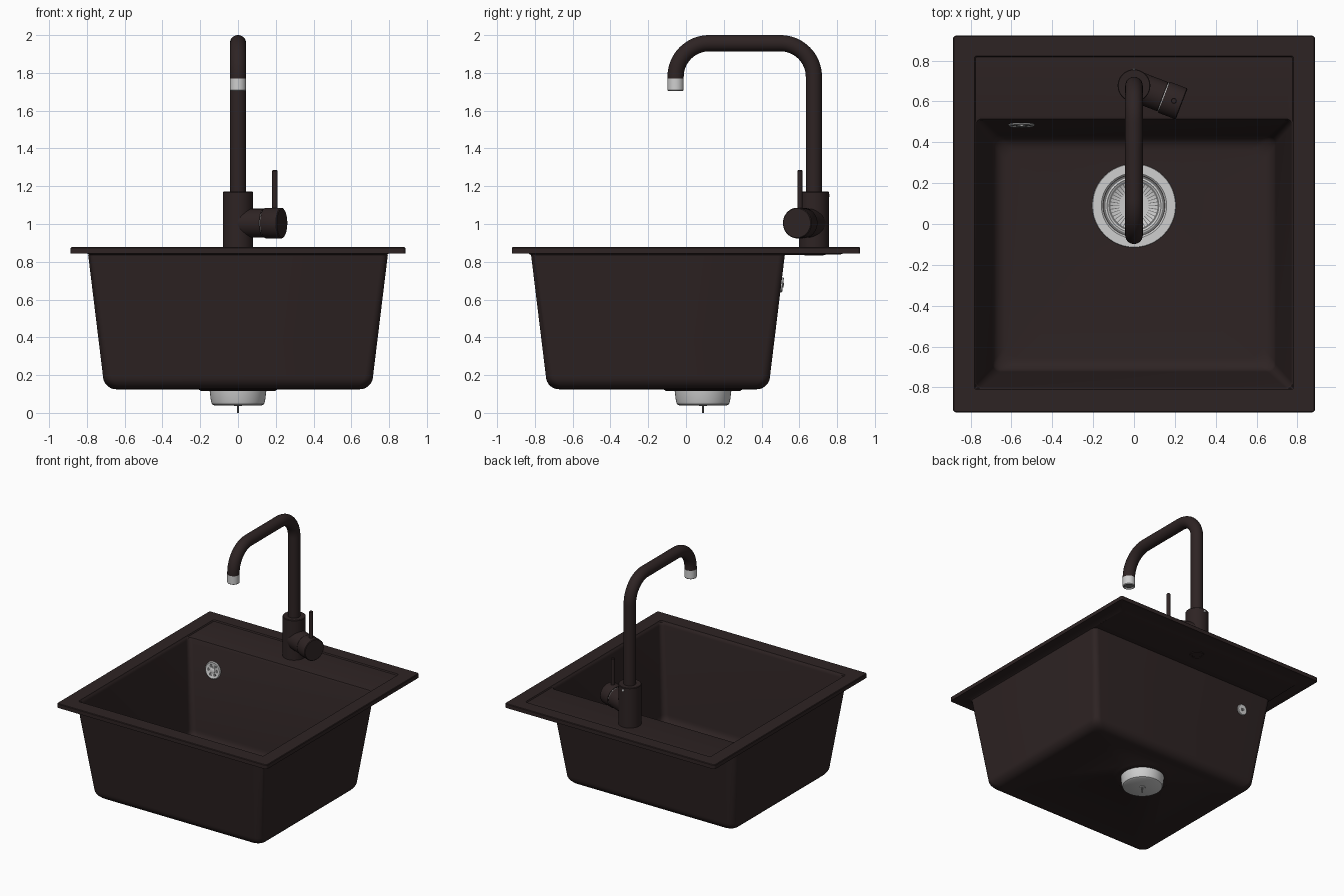
import bpy, bmesh, math
from mathutils import Matrix, Vector

if "Cube" in bpy.data.objects:
    bpy.data.objects.remove(bpy.data.objects["Cube"])


def material(name, rgb):
    m = bpy.data.materials.new(name)
    m.diffuse_color = (*rgb, 1)
    m.use_nodes = True
    m.node_tree.nodes["Principled BSDF"].inputs["Base Color"].default_value = m.diffuse_color
    return m


BROWN = material("dark_brown", (0.027, 0.017, 0.017))
STEEL = material("light_steel", (0.62, 0.62, 0.62))
GREY = material("slot_grey", (0.16, 0.16, 0.16))


def finish(name, bm, mat, matrix=None, angle=35):
    bmesh.ops.remove_doubles(bm, verts=bm.verts, dist=1e-5)
    bmesh.ops.recalc_face_normals(bm, faces=bm.faces)
    me = bpy.data.meshes.new(name)
    bm.to_mesh(me)
    bm.free()
    me.materials.append(mat)
    me.shade_smooth()
    me.set_sharp_from_angle(angle=math.radians(angle))
    ob = bpy.data.objects.new(name, me)
    if matrix:
        ob.matrix_world = matrix
    bpy.context.collection.objects.link(ob)
    return ob


def loft(bm, rings, closed=False, caps=False):
    vs = [[bm.verts.new(p) for p in r] for r in rings]
    n = len(vs[0])
    pairs = list(zip(vs, vs[1:])) + ([(vs[-1], vs[0])] if closed else [])
    for a, b in pairs:
        for i in range(n):
            j = (i + 1) % n
            bm.faces.new((a[i], a[j], b[j], b[i]))
    if caps:
        bm.faces.new(vs[0])
        bm.faces.new(vs[-1])


def lathe(name, profile, mat, matrix=None, closed=False, n=48):
    # profile of (radius, height), spun round the local z axis
    bm = bmesh.new()
    rings = [[(max(r, 1e-4) * math.cos(math.tau * i / n), max(r, 1e-4) * math.sin(math.tau * i / n), z)
              for i in range(n)] for r, z in profile]
    loft(bm, rings, closed, caps=not closed)
    return finish(name, bm, mat, matrix)


def place(loc, direction=(0, 0, 1)):
    q = Vector(direction).to_track_quat('Z', 'Y')
    return Matrix.Translation(loc) @ q.to_matrix().to_4x4()


K = 8  # points per corner


def rect(hx, y0, y1, z, r):
    pts = []
    for c, (cx, cy) in enumerate([(hx - r, y1 - r), (r - hx, y1 - r), (r - hx, y0 + r), (hx - r, y0 + r)]):
        for i in range(K):
            a = math.pi / 2 * (c + i / (K - 1))
            pts.append((cx + r * math.cos(a), cy + r * math.sin(a), z))
    return pts


DY = 0.09  # drain position


def circle(r, z):
    n = 4 * K
    return [(r * math.cos(math.tau * (i + .5) / n), DY + r * math.sin(math.tau * (i + .5) / n), z) for i in range(n)]


def bowl(hx, y0, y1, ztop, zbot, r, slope=0.122, fillet=0.07):
    # sloped walls with a rounded foot
    zf = zbot + fillet
    d = (ztop - zf) * slope
    rings = [rect(hx, y0, y1, ztop, r), rect(hx - d, y0 + d, y1 - d, zf, r + .01)]
    for i in range(1, 8):
        a = math.pi / 2 * i / 7
        e = d + fillet * (1 - math.cos(a))
        rings.append(rect(hx - e, y0 + e, y1 - e, zf - fillet * math.sin(a), r + .01 + .02 * i / 7))
    return rings


# Sink: rim, recessed ledge and basin as one shell with a drain hole
rings = [circle(.145, .148), circle(.21, .15)]
rings += bowl(.77, -.80, .508, .85, .15, .03)[::-1]
rings += [rect(.773, -.803, .515, .864, .03), rect(.776, -.806, .53, .868, .03),
          rect(.776, -.806, .818, .868, .012), rect(.781, -.811, .823, .877, .012),
          rect(.882, -.918, .918, .877, .012), rect(.886, -.922, .922, .873, .016),
          rect(.886, -.922, .922, .845, .016), rect(.80, -.835, .835, .845, .03),
          rect(.79, -.825, .815, .838, .03)]
rings += bowl(.793, -.82, .523, .835, .125, .035)
rings += [circle(.21, .125), circle(.195, .115), circle(.145, .115)]
bm = bmesh.new()
loft(bm, rings, closed=True)
finish("sink_basin", bm, BROWN)

# Drain flange and cup
D = Matrix.Translation((0, DY, 0))
lathe("drain_cup", [(.205, .15), (.203, .156), (.16, .156), (.152, .15), (.142, .12), (.13, .06), (0, .055),
                    (0, .04), (.125, .04), (.137, .046), (.143, .06), (.15, .118)], STEEL, D, closed=True)
lathe("drain_groove", [(0, .12), (.148, .12), (.15, .149), (.138, .149), (0, .13)], GREY, D)
lathe("strainer", [(0, .13), (.138, .13), (.14, .152), (.132, .154), (.124, .147), (.07, .140), (.03, .140),
                   (.026, .165), (.02, .17), (0, .17)], STEEL, D)
lathe("drain_screw", [(0, 0), (.005, 0), (.005, .05), (0, .05)], GREY, D, n=12)
lathe("drain_screw_seat", [(0, .036), (.02, .036), (.022, .045), (0, .045)], STEEL, D, n=24)

# Radial strainer slots
bm = bmesh.new()
for i in range(40):
    m = Matrix.Rotation(math.tau * i / 40, 4, 'Z')
    bm.faces.new([bm.verts.new(m @ Vector(p)) for p in
                  [(.072, -.0014, .1415), (.121, -.002, .148), (.121, .002, .148), (.072, .0014, .1415)]])
finish("strainer_slots", bm, GREY, D)

# Overflow outlet through the back wall
normal = (0, -1, .122)
O = place((-.55, .486, .68), normal)
lathe("overflow_cover", [(0, -.005), (.064, -.005), (.064, .003), (.058, .008), (.05, .005), (0, .005)], STEEL, O)
lathe("overflow_hub", [(0, .0), (.02, 0), (.02, .009), (.014, .012), (0, .012)], STEEL, O, n=24)
lathe("overflow_back", [(0, -.028), (.036, -.028), (.04, -.024), (.04, 0), (0, 0)], STEEL, O)
lathe("overflow_back_screw", [(0, -.032), (.012, -.032), (.012, -.02), (0, -.02)], GREY, O, n=20)
for i in range(6):
    a = math.tau * i / 6
    lathe("overflow_hole", [(0, .003), (.011, .003), (.011, .0062), (0, .0062)], GREY,
          O @ Matrix.Translation((.035 * math.cos(a), .035 * math.sin(a), 0)), n=16)

# Tap body
TY = .677
T = Matrix.Translation((0, TY, 0))
lathe("tap_body", [(0, .86), (.08, .86), (.08, 1.168), (.077, 1.172), (0, 1.172)], BROWN, T)
lathe("tap_fixing_ring", [(.05, .845), (.05, .832), (.034, .832), (.034, .845)], BROWN, T, closed=True)
lathe("tap_back_screw", [(0, 0), (.008, 0), (.008, .004), (0, .004)], STEEL,
      place((0, TY + .079, 1.15), (0, 1, 0)), n=16)

# Spout swept along an upside-down U
R, top, ey = .177, 1.957, -.055
path = [(TY, 1.15, 0)]
for cy, a0 in ((TY - R, 0), (ey + R, math.pi / 2)):
    path += [(cy + R * math.cos(a0 + i * math.pi / 32), top - R + R * math.sin(a0 + i * math.pi / 32),
              a0 + i * math.pi / 32) for i in range(17)]
path.append((ey, 1.77, math.pi))
bm = bmesh.new()
loft(bm, [[(.043 * math.sin(t), y + .043 * math.cos(t) * math.cos(a), z + .043 * math.cos(t) * math.sin(a))
           for t in (math.tau * i / 32 for i in range(32))] for y, z, a in path], caps=True)
finish("spout", bm, BROWN)

# Aerator at the spout end
E = Matrix.Translation((0, ey, 0))
lathe("aerator", [(.043, 1.771), (.043, 1.709), (.04, 1.705), (.034, 1.705), (.034, 1.771)], STEEL, E, closed=True)
lathe("aerator_screen", [(0, 1.715), (.035, 1.715), (.035, 1.73), (0, 1.73)], GREY, E)

# Mixer handle pointing right and slightly forward
ang = math.radians(-21)
H = place((0, TY, 1.005), (math.cos(ang), math.sin(ang), 0))
lathe("mixer_arm", [(0, 0), (.076, 0), (.076, .149), (.074, .151), (0, .151)], BROWN, H)
lathe("mixer_gap_ring", [(0, .145), (.074, .145), (.074, .16), (0, .16)], STEEL, H)
lathe("mixer_knob", [(0, .156), (.08, .156), (.081, .158), (.081, .246), (.077, .25), (0, .25)], BROWN, H)
lathe("mixer_lever", [(0, 1.05), (.014, 1.05), (.014, 1.281), (.011, 1.285), (0, 1.285)], BROWN,
      Matrix.Translation((.195, .603, 0)), n=24)
